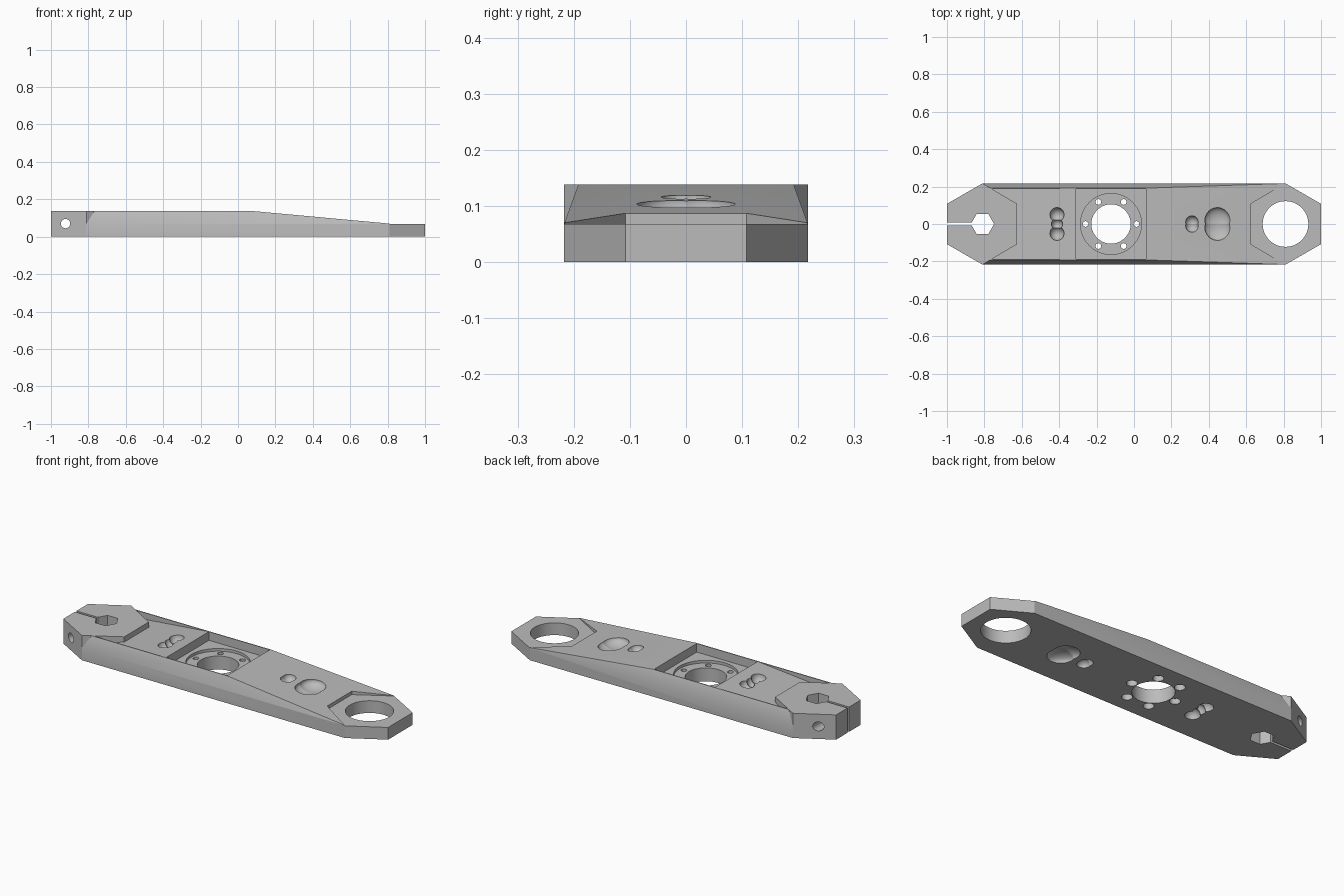
import bpy, bmesh, math
from mathutils import Matrix, Vector

cube = bpy.data.objects.get("Cube")
if cube:
    bpy.data.objects.remove(cube)

grey = bpy.data.materials.new("machined_grey")
grey.use_nodes = True
colour = (0.5, 0.5, 0.5, 1)
grey.diffuse_color = colour
grey.node_tree.nodes["Principled BSDF"].inputs["Base Color"].default_value = colour

H, LOW, W, RIM = 0.138, 0.069, 0.217, 0.192   # heights and half widths
END = 0.81                                    # centre of both end pads


def make(name, bm):
    bmesh.ops.recalc_face_normals(bm, faces=bm.faces)
    mesh = bpy.data.meshes.new(name)
    bm.to_mesh(mesh)
    bm.free()
    obj = bpy.data.objects.new(name, mesh)
    bpy.context.collection.objects.link(obj)
    mesh.materials.append(grey)
    return obj


def prism(name, points, direction):
    """Extrude a planar outline along a direction."""
    bm = bmesh.new()
    face = bm.faces.new([bm.verts.new(p) for p in points])
    top = bmesh.ops.extrude_face_region(bm, geom=[face])["geom"]
    verts = [v for v in top if isinstance(v, bmesh.types.BMVert)]
    bmesh.ops.translate(bm, verts=verts, vec=Vector(direction))
    return make(name, bm)


def box(name, x0, x1, y, z0, z1):
    return prism(name, [(x0, -y, z0), (x1, -y, z0), (x1, y, z0), (x0, y, z0)], (0, 0, z1 - z0))


def cylinder(name, x, y, r, z0, z1, sides=48):
    ring = [math.tau * i / sides for i in range(sides)]
    return prism(name, [(x + r * math.cos(a), y + r * math.sin(a), z0) for a in ring], (0, 0, z1 - z0))


def dimple(name, x, y, z, r, depth):
    bm = bmesh.new()
    bmesh.ops.create_uvsphere(bm, u_segments=32, v_segments=16, radius=1)
    bmesh.ops.transform(bm, verts=bm.verts,
                        matrix=Matrix.Translation((x, y, z)) @ Matrix.Diagonal((r, r, depth, 1)))
    return make(name, bm)


def combine(target, tool, operation="DIFFERENCE"):
    mod = target.modifiers.new("combine", "BOOLEAN")
    mod.operation, mod.solver, mod.object = operation, "EXACT", tool
    bpy.context.view_layer.objects.active = target
    bpy.ops.object.modifier_apply(modifier=mod.name)
    bpy.data.objects.remove(tool)


def pad(name, side, z0, z1):
    """Six-sided end pad; side is -1 or 1."""
    half = [(1, -0.108), (END, -W), (0.625, -0.108), (0.625, 0.108), (END, W), (1, 0.108)]
    return prism(name, [(side * x, y, z0) for x, y in half], (0, 0, z1 - z0))


# Long bar with chamfered upper sides
section = [(-W, 0), (W, 0), (W, LOW), (RIM, H), (-RIM, H), (-W, LOW)]
arm = prism("crank_arm", [(-END, y, z) for y, z in section], (2 * END, 0, 0))

# Taper to the right end, and shallow ramp between thin rims on the other side
combine(arm, prism("taper_cutter", [(0.07, -1, H), (END + 0.1, -1, 0.061), (END + 0.1, -1, 1), (0.07, -1, 1)], (0, 2, 0)))
rim = RIM - 0.005
combine(arm, prism("ramp_cutter", [(-0.31, -rim, H), (-0.31, -rim, 1), (-0.9, -rim, 1), (-0.9, -rim, 0.083)],
                   (0, 2 * rim, 0)))

# End pads
combine(arm, pad("pad_recess_cutter", 1, 0.068, 1))
combine(arm, pad("low_pad", 1, 0, 0.068), "UNION")
combine(arm, pad("high_pad", -1, 0, H), "UNION")

# Square pocket, round seat and main bore
hub = -0.123
combine(arm, box("pocket_cutter", -0.31, 0.065, rim, 0.09, 1))
combine(arm, cylinder("seat_cutter", hub, 0, 0.163, 0.075, 1, 64))
combine(arm, cylinder("bore_cutter", hub, 0, 0.105, -1, 1, 64))

# Ring of six screw holes, widened underneath
for i in range(6):
    a = math.tau * i / 6
    x, y = hub + 0.136 * math.cos(a), 0.136 * math.sin(a)
    combine(arm, cylinder("screw_cutter", x, y, 0.015, -1, 1, 24))
    combine(arm, cylinder("screw_head_cutter", x, y, 0.027, -1, 0.03, 24))

# Large end bore, hexagonal socket, clamp slit and clamp screw hole
combine(arm, cylinder("end_bore_cutter", END, 0, 0.122, -1, 1, 64))
combine(arm, cylinder("socket_cutter", -END, 0, 0.062, -1, 1, 6))
combine(arm, box("slit_cutter", -1.1, -0.86, 0.007, -1, 1))
ring = [math.tau * i / 32 for i in range(32)]
combine(arm, prism("clamp_hole_cutter",
                   [(-0.922 + 0.025 * math.cos(a), -1, 0.07 + 0.025 * math.sin(a)) for a in ring], (0, 2, 0)))

# Lobed hollows on both faces: x, surface height, lobe radius, lobe offset, depth
for x, top, r, offset, depth in [(-0.412, 0.129, 0.038, 0.05, 0.04),
                                 (0.31, 0.116, 0.034, 0.01, 0.03),
                                 (0.446, 0.103, 0.068, 0.02, 0.035)]:
    for z in (0, top):
        for y in (-offset, offset):
            combine(arm, dimple("lobe_cutter", x, y, z, r, depth))
        if offset > r:
            combine(arm, dimple("waist_cutter", x, 0, z, r * 0.8, depth))

# Smooth the round walls, keep edges crisp
bpy.ops.object.select_all(action="DESELECT")
arm.select_set(True)
bpy.context.view_layer.objects.active = arm
bpy.ops.object.shade_smooth_by_angle(angle=math.radians(25))
